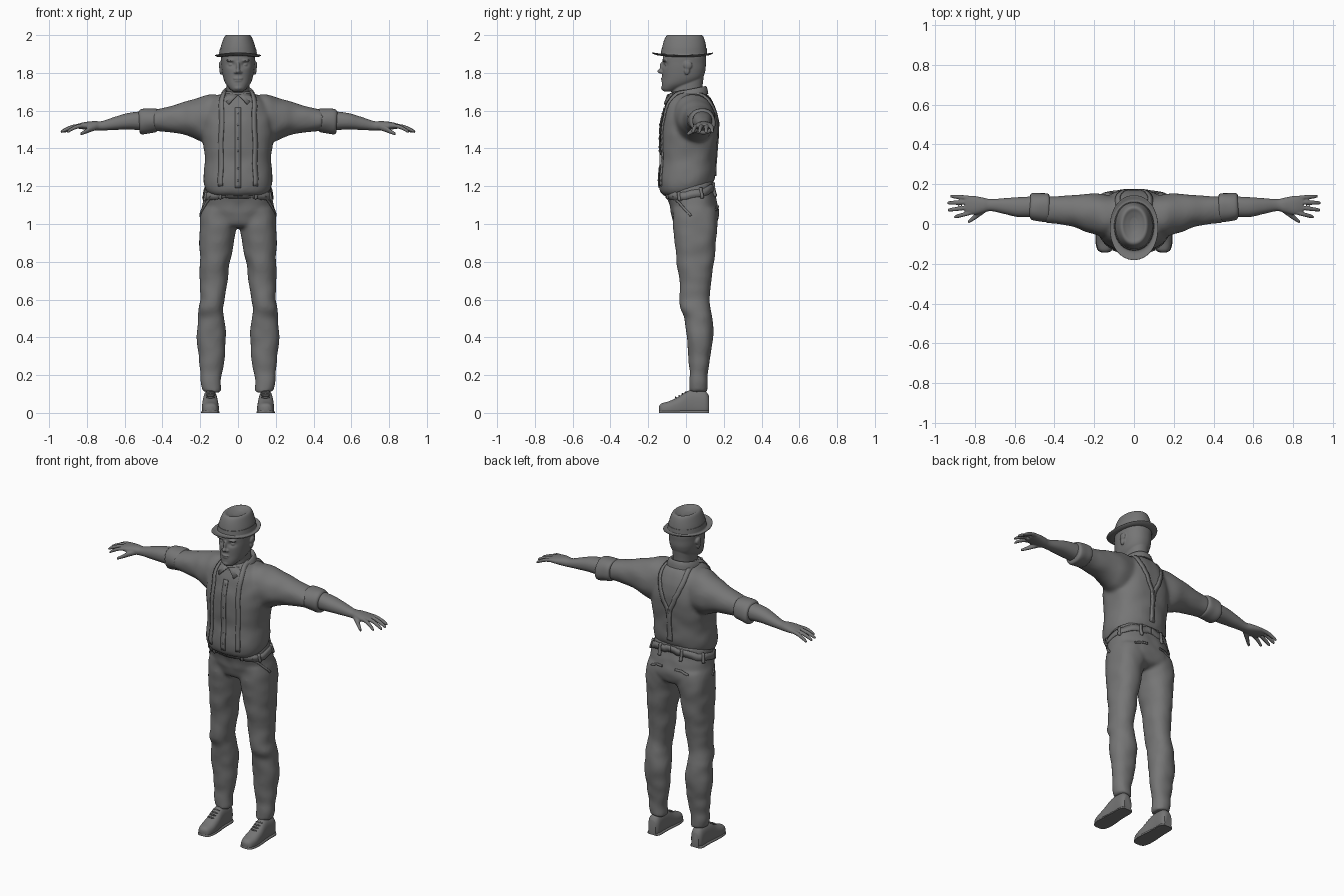
import bpy, bmesh, math
from mathutils import Vector, noise
from mathutils.bvhtree import BVHTree

cube = bpy.data.objects.get("Cube")
if cube:
    bpy.data.objects.remove(cube, do_unlink=True)

grey = bpy.data.materials.new("plain_grey")
grey.use_nodes = True
grey.diffuse_color = (0.18, 0.18, 0.18, 1)
grey.node_tree.nodes["Principled BSDF"].inputs["Base Color"].default_value = grey.diffuse_color
made = []


def spline(points, steps=5):
    """Smooth curve through points of any dimension."""
    pts = [Vector(p) for p in points]
    pts = [pts[0]] + pts + [pts[-1]]
    out = []
    for a, b, c, d in zip(pts, pts[1:], pts[2:], pts[3:]):
        for i in range(steps):
            t = i / steps
            out.append(b + (c - a) * (t / 2) + (a * 2 - b * 5 + c * 4 - d) * (t * t / 2)
                       + (b * 3 - a - c * 3 + d) * (t ** 3 / 2))
    return out + [pts[-1]]


def loft(bm, sections, axis="z", side=1, power=2.2, steps=5, sides=40):
    """Closed skin through sections (position, low, high, low, high)."""
    rings = []
    for t, a0, a1, b0, b1 in spline(sections, steps):
        ring = []
        for k in range(sides):
            ang = math.tau * k / sides
            c, s = math.cos(ang), math.sin(ang)
            a = (a0 + a1) / 2 + (a1 - a0) / 2 * math.copysign(abs(c) ** (2 / power), c)
            b = (b0 + b1) / 2 + (b1 - b0) / 2 * math.copysign(abs(s) ** (2 / power), s)
            x, y, z = {"z": (a, b, t), "x": (t, a, b), "y": (a, t, b)}[axis]
            ring.append(bm.verts.new((x * side, y, z)))
        rings.append(ring)
    for lo, hi in zip(rings, rings[1:]):
        for k in range(sides):
            n = (k + 1) % sides
            bm.faces.new((lo[k], lo[n], hi[n], hi[k]))
    bm.faces.new(rings[0][::-1])
    bm.faces.new(rings[-1])


def sym(rows):
    return [(t, -h, h, lo, hi) for t, h, lo, hi in rows]


def blob(bm, centre, radii):
    new = bmesh.ops.create_uvsphere(bm, u_segments=16, v_segments=10, radius=1)["verts"]
    for v in new:
        v.co = Vector(c + r * p for c, r, p in zip(centre, radii, v.co))


def finish(name, bm, voxel=0, smooth=0, wrinkle=0):
    bmesh.ops.recalc_face_normals(bm, faces=bm.faces)
    if wrinkle:
        bm.normal_update()
        for v in bm.verts:
            p = Vector((abs(v.co.x) * 11, v.co.y * 11, v.co.z * 15))
            v.co += v.normal * noise.noise(p) * wrinkle
    mesh = bpy.data.meshes.new(name)
    bm.to_mesh(mesh)
    bm.free()
    mesh.materials.append(grey)
    obj = bpy.data.objects.new(name, mesh)
    bpy.context.collection.objects.link(obj)
    made.append(obj)
    if voxel:
        mod = obj.modifiers.new("blend", "REMESH")
        mod.mode, mod.voxel_size, mod.use_smooth_shade = "VOXEL", voxel, True
        mod = obj.modifiers.new("soften", "SMOOTH")
        mod.factor, mod.iterations = 0.5, smooth
    return obj


def surface(obj):
    bpy.context.view_layer.update()
    return BVHTree.FromObject(obj, bpy.context.evaluated_depsgraph_get())


def ribbon(name, tree, guides, width, thick=0.006, both=True, steps=6):
    """Cloth strip laid on the nearest surface along the guide points."""
    bm = bmesh.new()
    for side in (1, -1) if both else (1,):
        hits = [tree.find_nearest(Vector((p.x * side, p.y, p.z)))[:2] for p in spline(guides, steps)]
        pairs = []
        for i, (p, n) in enumerate(hits):
            along = hits[min(i + 1, len(hits) - 1)][0] - hits[max(i - 1, 0)][0]
            across = along.cross(n).normalized() * width / 2
            pairs.append([bm.verts.new(p + n * 0.002 + across * s) for s in (-1, 1)])
        for (a, b), (c, d) in zip(pairs, pairs[1:]):
            bm.faces.new((a, b, d, c))
    obj = finish(name, bm)
    mod = obj.modifiers.new("thickness", "SOLIDIFY")
    mod.thickness, mod.offset = thick, 0


# Shirt: torso with a sloping hem, blended into both sleeves
bm = bmesh.new()
loft(bm, sym([(1.17, .165, -.11, .13), (1.2, .178, -.137, .145), (1.25, .183, -.145, .155),
              (1.33, .175, -.137, .16), (1.42, .185, -.137, .165), (1.5, .19, -.137, .17),
              (1.58, .182, -.125, .165), (1.64, .15, -.105, .145), (1.68, .1, -.09, .12),
              (1.7, .065, -.07, .09)]), power=2.4)
for v in bm.verts:
    v.co.z += 0.22 * v.co.y * min(1, max(0, (1.4 - v.co.z) / 0.2))
for side in (1, -1):
    loft(bm, [(.08, -.06, .14, 1.46, 1.68), (.15, -.065, .15, 1.43, 1.685), (.2, -.05, .155, 1.44, 1.672),
              (.25, -.035, .15, 1.462, 1.655), (.3, -.015, .145, 1.478, 1.64),
              (.38, 0, .14, 1.487, 1.62), (.45, .005, .14, 1.49, 1.605)], "x", side)
shirt = finish("shirt", bm, 0.01, 5, 0.006)

# Rolled sleeve cuffs
bm = bmesh.new()
for side in (1, -1):
    loft(bm, [(.425, .03, .13, 1.51, 1.59), (.43, .012, .153, 1.487, 1.612), (.47, .013, .156, 1.48, 1.612),
              (.515, .02, .155, 1.475, 1.605), (.525, .04, .135, 1.5, 1.585)], "x", side)
finish("rolled_cuffs", bm, wrinkle=0.006)

# Forearms, palms, fingers and thumbs
bm = bmesh.new()
fingers = [(.81, .06, .905, .035), (.82, .085, .937, .07), (.82, .11, .94, .106), (.81, .13, .925, .14)]
for side in (1, -1):
    loft(bm, [(.48, .035, .14, 1.495, 1.6), (.58, .035, .135, 1.5, 1.588), (.65, .05, .13, 1.498, 1.568),
              (.72, .065, .125, 1.495, 1.545), (.76, .055, .133, 1.495, 1.545),
              (.81, .046, .142, 1.5, 1.54), (.85, .055, .14, 1.505, 1.53)], "x", side)
    for x0, y0, x1, y1 in fingers:
        rows = []
        for t, r in ((0, .011), (.4, .011), (.7, .0105), (.93, .0085), (1, .004)):
            x, y, z = x0 + (x1 - x0) * t, y0 + (y1 - y0) * t, 1.522 - .036 * t * t
            rows.append((x, y - r, y + r, z - r, z + r))
        loft(bm, rows, "x", side, sides=14)
    loft(bm, [(.745, .06, .09, 1.5, 1.53), (.78, .035, .07, 1.487, 1.52), (.81, .015, .042, 1.476, 1.5),
              (.835, .002, .018, 1.468, 1.484)], "x", side, sides=14)
finish("forearms_and_hands", bm, 0.0045, 2)

# Trousers: hips blended into both legs
bm = bmesh.new()
loft(bm, sym([(1.2, .172, -.11, .145), (1.15, .18, -.1, .15), (1.1, .192, -.085, .165),
              (1.05, .196, -.078, .178), (1.0, .17, -.065, .16), (.98, .1, -.04, .12)]), power=2.4)
for v in bm.verts:
    v.co.z += 0.22 * v.co.y * min(1, max(0, (v.co.z - 1.05) / 0.12))
for side in (1, -1):
    loft(bm, [(1.08, .0, .193, -.07, .165), (1.0, .003, .203, -.07, .168), (.9, .024, .205, -.06, .155),
              (.8, .042, .202, -.05, .148), (.7, .055, .2, -.036, .135), (.6, .068, .2, -.032, .125),
              (.55, .077, .207, -.028, .13), (.5, .07, .21, -.01, .14), (.42, .062, .215, 0, .145),
              (.3, .07, .21, .014, .13), (.2, .086, .196, .02, .115), (.11, .094, .188, .018, .115)],
         side=side)
trousers = finish("trousers", bm, 0.01, 4, 0.007)

# Shoes with soles and laces
bm, soles, laces = bmesh.new(), bmesh.new(), bmesh.new()
for side in (1, -1):
    rows = [(-.143, .135, .16, .005, .035), (-.13, .112, .18, -.02, .05), (-.09, .102, .19, -.02, .062),
            (-.04, .103, .19, -.02, .085), (0, .107, .187, -.02, .112), (.04, .109, .185, -.02, .122),
            (.1, .11, .184, -.02, .115), (.122, .122, .172, -.01, .09)]
    loft(bm, rows, "y", side, power=2.5)
    loft(soles, [(y, a - .004, b + .004, -.014, .014) for y, a, b, _, _ in rows], "y", side, power=4)
    for i in range(4):
        blob(laces, (side * .146, -.055 + i * .018, .082 + i * .009), (.024, .004, .005))
for part in (bm, soles):
    for v in part.verts:
        v.co.z = max(v.co.z, 0)
finish("shoes", bm)
finish("shoe_soles", soles)
finish("shoe_laces", laces)

# Head and neck with sunken eye sockets and facial features
bm = bmesh.new()
loft(bm, sym([(1.702, .028, -.118, -.06), (1.715, .043, -.127, -.03), (1.74, .064, -.128, .04),
              (1.77, .077, -.126, .085), (1.81, .085, -.126, .102), (1.85, .089, -.125, .105),
              (1.9, .09, -.118, .105), (1.95, .07, -.09, .08)]), sides=64, steps=8)
for v in bm.verts:
    if v.co.y < -0.04:
        dx, dz = (abs(v.co.x) - .036) / .02, (v.co.z - 1.843) / .014
        v.co.y += 0.014 * math.exp(-dx * dx - dz * dz)
loft(bm, sym([(1.62, .075, -.07, .1), (1.68, .062, -.075, .088), (1.73, .06, -.072, .088),
              (1.79, .06, -.06, .095)]))
blob(bm, (0, -.125, 1.83), (.01, .015, .03))
blob(bm, (0, -.134, 1.808), (.013, .018, .012))
blob(bm, (0, -.125, 1.77), (.026, .009, .005))
blob(bm, (0, -.122, 1.758), (.022, .01, .006))
blob(bm, (0, -.116, 1.72), (.024, .016, .014))
for side in (1, -1):
    blob(bm, (side * .013, -.126, 1.803), (.009, .011, .008))
    blob(bm, (side * .037, -.113, 1.866), (.028, .012, .007))
    blob(bm, (side * .036, -.1, 1.843), (.015, .014, .009))
    blob(bm, (side * .092, .01, 1.84), (.01, .023, .022))
    blob(bm, (side * .089, .005, 1.812), (.009, .015, .022))
finish("head_and_neck", bm, 0.004, 3)

# Hat with upturned brim and dented crown, plus its band
bm = bmesh.new()
loft(bm, sym([(1.884, .09, -.12, .1), (1.884, .105, -.155, .122), (1.89, .12, -.178, .142),
              (1.895, .12, -.178, .142), (1.892, .106, -.148, .12), (1.9, .098, -.131, .11),
              (1.935, .092, -.126, .107), (1.97, .081, -.117, .1), (1.994, .07, -.105, .09),
              (2.0, .058, -.09, .078), (1.992, .043, -.07, .06), (1.982, .018, -.035, .03)]),
     steps=4, sides=56, power=2.1)
for v in bm.verts:
    if v.co.z < 1.9:
        v.co.z += 0.5 * (v.co.y + .015) ** 2
finish("hat", bm)
bm = bmesh.new()
loft(bm, sym([(1.902, .1, -.133, .112), (1.928, .096, -.13, .11)]), sides=56, steps=1, power=2.1)
finish("hat_band", bm)

# Shirt collar, higher at the nape, with two pointed flaps
bm = bmesh.new()
loft(bm, sym([(1.665, .095, -.1, .118), (1.69, .088, -.096, .114), (1.708, .075, -.088, .106),
              (1.706, .066, -.078, .094), (1.685, .06, -.07, .085)]))
for v in bm.verts:
    v.co.z += 0.2 * v.co.y
finish("collar", bm)
bm = bmesh.new()
for side in (1, -1):
    corners = [(.004, -.1, 1.685), (.06, -.075, 1.695), (.082, -.07, 1.665), (.052, -.118, 1.635)]
    bm.faces.new([bm.verts.new((side * x, y, z)) for x, y, z in corners])
flaps = finish("collar_flaps", bm)
flaps.modifiers.new("thickness", "SOLIDIFY").thickness = 0.008

# Braces, button placket and buttons laid on the shirt
tree = surface(shirt)
ribbon("braces", tree, [(.115, -.2, 1.19), (.115, -.2, 1.4), (.115, -.2, 1.58), (.11, -.06, 1.75),
                        (.108, .05, 1.78), (.1, .2, 1.64), (.05, .25, 1.53), (.004, .25, 1.42),
                        (.004, .25, 1.24)], 0.026)
ribbon("button_placket", tree, [(0, -.2, 1.64), (0, -.2, 1.4), (0, -.2, 1.18)], 0.03, 0.004, False)
bm = bmesh.new()
for i in range(6):
    blob(bm, tree.find_nearest(Vector((0, -.2, 1.23 + i * .075)))[0], (.006, .007, .006))
finish("shirt_buttons", bm)

# Waistband, belt loops and pockets laid on the trousers
tree = surface(trousers)


def waist(turn, z):
    x, y = .25 * math.sin(turn), .22 * math.cos(turn)
    return (x, y, z + .15 * y)


ribbon("waistband", tree, [waist(math.pi * i / 16, 1.165) for i in range(17)], 0.04, 0.008, steps=3)
for i, turn in enumerate((.35, 1.1, 1.9, 2.65)):
    ribbon(f"belt_loops_{i + 1}", tree, [waist(turn, z) for z in (1.19, 1.16, 1.13)], 0.014, 0.022, steps=2)
ribbon("front_pockets", tree, [(.17, -.1, 1.14), (.2, -.04, 1.1), (.25, .02, 1.05)], 0.012, 0.008)
ribbon("back_pockets", tree, [(.05, .25, 1.11), (.1, .25, 1.11), (.15, .22, 1.11)], 0.012, 0.008)

# Smooth shading with sharp creases kept
bpy.ops.object.select_all(action="DESELECT")
for obj in made:
    obj.select_set(True)
bpy.context.view_layer.objects.active = shirt
bpy.ops.object.shade_smooth_by_angle(angle=math.radians(50))
